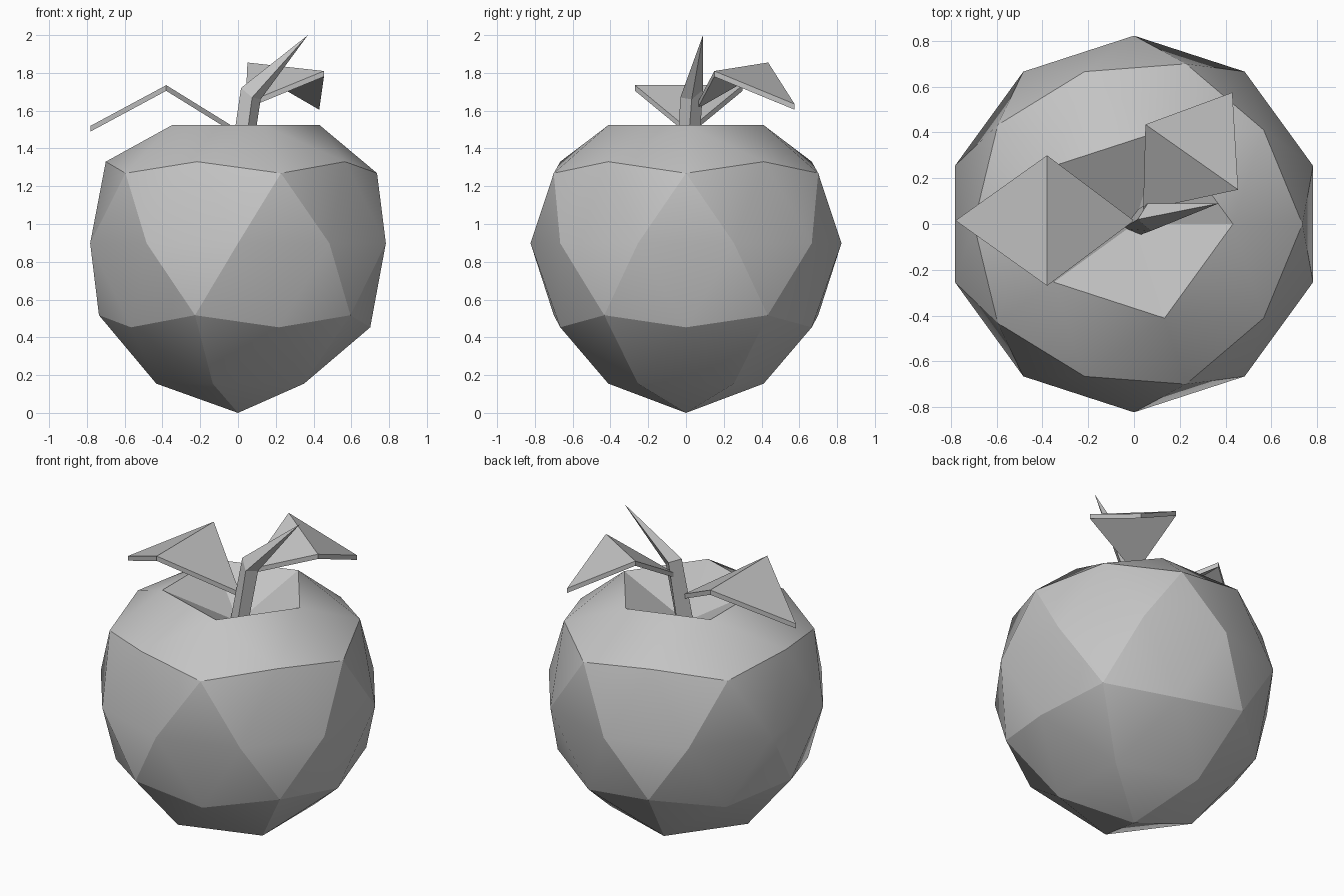
import bpy
import bmesh

cube = bpy.data.objects.get("Cube")
if cube:
    bpy.data.objects.remove(cube)

grey = bpy.data.materials.new("plain_grey")
grey.use_nodes = True
GREY = (0.55, 0.55, 0.55, 1)
grey.diffuse_color = GREY
grey.node_tree.nodes["Principled BSDF"].inputs["Base Color"].default_value = GREY


def add_object(name, bm):
    bmesh.ops.recalc_face_normals(bm, faces=bm.faces)
    mesh = bpy.data.meshes.new(name)
    bm.to_mesh(mesh)
    bm.free()
    mesh.materials.append(grey)
    obj = bpy.data.objects.new(name, mesh)
    bpy.context.collection.objects.link(obj)
    return obj


# Fruit body: an icosphere whose rings are moved to new heights, top pole pushed in
RADIUS = 0.823
HEIGHTS = {-10: 0, -9: 0.155, -5: 0.453, -4: 0.517, 0: 0.898,
           4: 1.269, 5: 1.33, 9: 1.523, 10: 1.32}
bm = bmesh.new()
bmesh.ops.create_icosphere(bm, subdivisions=2, radius=1)
for v in bm.verts:
    v.co = (v.co.x * RADIUS, v.co.y * RADIUS, HEIGHTS[round(v.co.z * 10)])
# Panels stay crisp at their borders; the shoulder is smooth up to the rim
for f in bm.faces:
    f.smooth = True
for e in bm.edges:
    low, high = sorted(v.co.z for v in e.verts)
    panel_border = any(len(v.link_edges) == 5 for v in e.verts)
    shoulder = low < 1.3 and high > 1.5
    e.smooth = not (low > 1.5 or (panel_border and not shoulder))
add_object("fruit_body", bm)

# Stem: a four-sided bent rod ending in a point
SECTIONS = [
    [(0.02, -0.05, 1.27), (0.06, 0, 1.27), (0.01, 0.06, 1.27), (-0.05, -0.02, 1.27)],
    [(0.075, -0.03, 1.67), (0.12, 0.03, 1.66), (0.06, 0.09, 1.71), (0.016, 0.02, 1.72)],
]
bm = bmesh.new()
base, knee = [[bm.verts.new(p) for p in ring] for ring in SECTIONS]
tip = bm.verts.new((0.37, 0.09, 2))
bm.faces.new(base)
for i in range(4):
    j = (i + 1) % 4
    bm.faces.new((base[i], base[j], knee[j], knee[i]))
    bm.faces.new((knee[i], knee[j], tip))
add_object("stem", bm)


# Leaves: two triangles meeting at a raised fold, thickened downwards
def add_leaf(name, root, fold_a, fold_b, end, thickness=0.03):
    bm = bmesh.new()
    tops = [bm.verts.new(p) for p in (root, fold_a, fold_b, end)]
    lows = [bm.verts.new((x, y, z - thickness))
            for x, y, z in (root, fold_a, fold_b, end)]
    for r, a, b, e in (tops, lows):
        bm.faces.new((r, a, b))
        bm.faces.new((a, e, b))
    outline = (0, 1, 3, 2)
    for k in range(4):
        i, j = outline[k], outline[(k + 1) % 4]
        bm.faces.new((tops[i], tops[j], lows[j], lows[i]))
    add_object(name, bm)


add_leaf("right_leaf", (0, 0.015, 1.5), (-0.38, -0.27, 1.735),
         (-0.38, 0.3, 1.735), (-0.78, 0.015, 1.52))
add_leaf("left_leaf", (0.04, 0.06, 1.64), (0.455, 0.15, 1.81),
         (0.05, 0.435, 1.855), (0.43, 0.575, 1.635))
